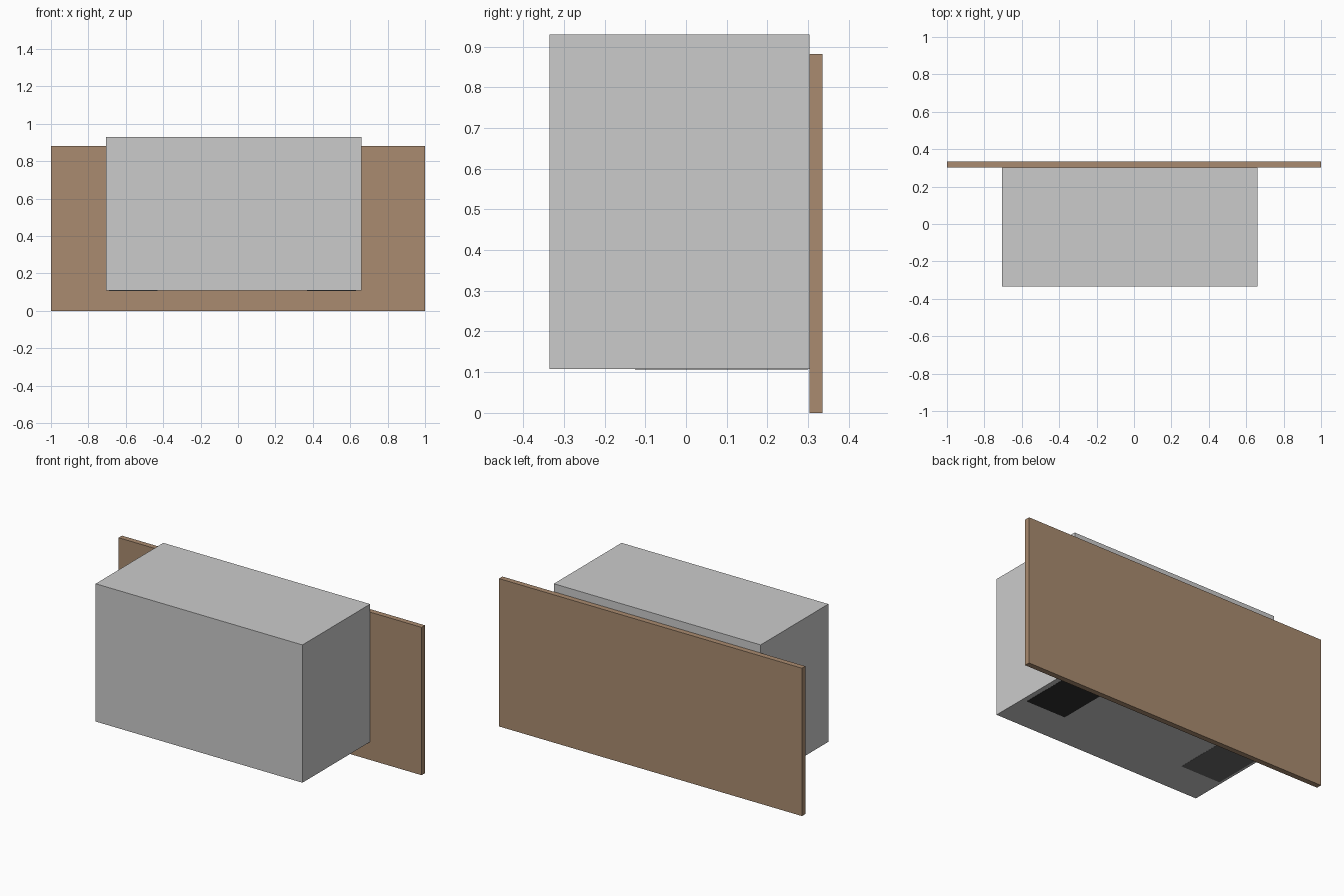
import bpy

if "Cube" in bpy.data.objects:
    bpy.data.objects.remove(bpy.data.objects["Cube"])


def material(name, rgb):
    mat = bpy.data.materials.new(name)
    mat.diffuse_color = (*rgb, 1)
    mat.use_nodes = True
    mat.node_tree.nodes["Principled BSDF"].inputs["Base Color"].default_value = mat.diffuse_color
    return mat


def block(name, x, y, z, mat=None):
    """Box spanning the given (min, max) range on each axis."""
    lo, hi = zip(x, y, z)
    bpy.ops.mesh.primitive_cube_add(size=1, location=[(a + b) / 2 for a, b in zip(lo, hi)])
    ob = bpy.context.object
    ob.name = name
    ob.scale = [b - a for a, b in zip(lo, hi)]
    bpy.ops.object.transform_apply(location=False, rotation=False, scale=True)
    if mat:
        ob.data.materials.append(mat)
    return ob


wood = material("wood", (0.40, 0.26, 0.16))
black = material("black", (0.03, 0.03, 0.03))
dark_grey = material("dark_grey", (0.15, 0.15, 0.15))

# Wooden board at the back, standing on the ground
block("back_board", (-1, 1), (0.303, 0.335), (0, 0.882), wood)

# Main box hung on the board
block("main_box", (-0.705, 0.66), (-0.335, 0.303), (0.108, 0.93))

# Two panels let into the underside, practically flush
for name, x0, mat in (("right_panel", 0.37, black), ("left_panel", -0.69, dark_grey)):
    block(name, (x0, x0 + 0.26), (-0.125, 0.30), (0.107, 0.13), mat)
